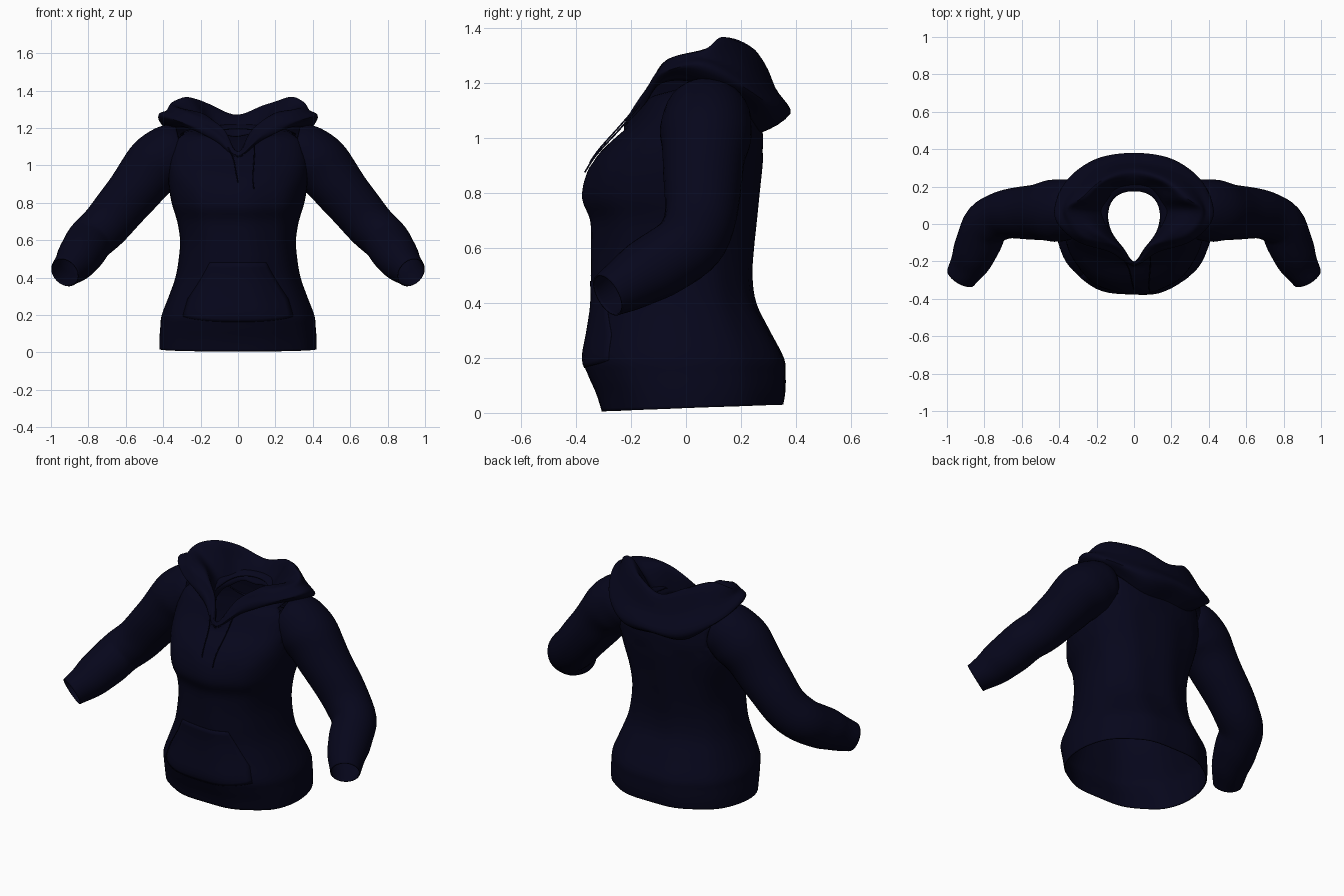
import bpy, math
from mathutils import Vector

cube = bpy.data.objects.get("Cube")
if cube:
    bpy.data.objects.remove(cube)

navy = bpy.data.materials.new("dark navy fabric")
navy.use_nodes = True
color = (0.0018, 0.0018, 0.011, 1)
navy.diffuse_color = color
bsdf = navy.node_tree.nodes["Principled BSDF"]
bsdf.inputs["Base Color"].default_value = color
bsdf.inputs["Roughness"].default_value = 0.9


def sample(keys, t):
    """Smooth interpolation through key tuples at fractional index t."""
    last = len(keys) - 1
    i = min(int(t), last - 1)
    f = t - i
    a, b, c, d = (keys[max(0, min(last, k))] for k in (i - 1, i, i + 1, i + 2))
    return [0.5 * (2 * q + (r - p) * f + (2 * p - 5 * q + 4 * r - s) * f * f
                   + (3 * q - p - 3 * r + s) * f ** 3)
            for p, q, r, s in zip(a, b, c, d)]


def spline(keys, steps):
    return [sample(keys, k / steps) for k in range((len(keys) - 1) * steps + 1)]


def loft(name, rows, closed=True, thickness=0.006, is_hole=None):
    """Skin a grid of rows into one smooth cloth object."""
    n = len(rows[0])
    points = [Vector(p) for row in rows for p in row]
    faces = []
    for r in range(len(rows) - 1):
        for c in range(n if closed else n - 1):
            d = (c + 1) % n
            face = (r * n + c, r * n + d, (r + 1) * n + d, (r + 1) * n + c)
            centre = sum((points[i] for i in face), Vector()) / 4
            if not (is_hole and is_hole(centre)):
                faces.append(face)
    mesh = bpy.data.meshes.new(name)
    mesh.from_pydata(points, [], faces)
    mesh.materials.append(navy)
    obj = bpy.data.objects.new(name, mesh)
    bpy.context.collection.objects.link(obj)
    shell = obj.modifiers.new("cloth thickness", "SOLIDIFY")
    shell.thickness = thickness
    bpy.ops.object.select_all(action="DESELECT")
    obj.select_set(True)
    bpy.context.view_layer.objects.active = obj
    bpy.ops.object.shade_smooth_by_angle(angle=math.radians(50))


# Torso: front height, back height, half width, front y, back y
TORSO = [
    (0.005, 0.03, 0.42, -0.31, 0.358), (0.07, 0.08, 0.42, -0.33, 0.365),
    (0.14, 0.14, 0.415, -0.36, 0.365), (0.20, 0.20, 0.408, -0.378, 0.358),
    (0.30, 0.30, 0.37, -0.36, 0.305), (0.40, 0.40, 0.335, -0.345, 0.255),
    (0.50, 0.50, 0.317, -0.345, 0.24), (0.60, 0.60, 0.31, -0.343, 0.245),
    (0.70, 0.70, 0.325, -0.346, 0.255), (0.78, 0.80, 0.352, -0.375, 0.265),
    (0.87, 0.90, 0.37, -0.358, 0.275), (0.95, 1.00, 0.375, -0.31, 0.28),
    (1.04, 1.09, 0.37, -0.215, 0.27), (1.12, 1.18, 0.335, -0.155, 0.25),
    (1.15, 1.22, 0.24, -0.135, 0.21), (1.13, 1.20, 0.14, -0.13, 0.175)]

# Sleeves: centre x, y, z and radius, from shoulder to cuff
SLEEVE = spline([
    (0.30, 0.075, 1.075, 0.145), (0.35, 0.075, 1.06, 0.162), (0.425, 0.072, 1.015, 0.166),
    (0.50, 0.065, 0.935, 0.152), (0.59, 0.06, 0.82, 0.14), (0.70, 0.048, 0.69, 0.13),
    (0.785, 0.0, 0.605, 0.125), (0.828, -0.09, 0.545, 0.122), (0.86, -0.17, 0.497, 0.113),
    (0.895, -0.235, 0.457, 0.096), (0.925, -0.285, 0.428, 0.083)], 4)


def in_armhole(p):
    p = Vector((abs(p.x), p.y, p.z))
    return p.x > 0.3 and any((p - Vector(s[:3])).length < s[3] - 0.015 for s in SLEEVE)


def torso_point(t, angle):
    zf, zb, half, yf, yb = sample(TORSO, t)
    c, s = math.cos(angle), math.sin(angle)
    x = half * math.copysign(abs(c) ** 0.9, c)
    k = math.copysign(abs(s) ** 0.9, s)
    # The upper back is broader and flatter than the chest
    flat_back = 0.9 - 0.25 * max(0, min(1, (zf - 0.75) / 0.2))
    y = yb * s ** flat_back if s > 0 else -yf * k
    # Soft vertical folds, and a V-shaped dip in the front neckline
    if zf < 0.9:
        y -= 0.004 * math.sin(9 * angle + 3 * zf)
    dip = max(0, zf - 1.02) * math.exp(-(x / 0.07) ** 2) if k < 0 else 0
    return (x, y - 0.7 * dip, zf + (zb - zf) * (k + 1) / 2 - 0.8 * dip)


SEG = 72
loft("torso", [[torso_point(r / 4, math.tau * c / SEG) for c in range(SEG)]
               for r in range((len(TORSO) - 1) * 4 + 1)], is_hole=in_armhole)

# Front pocket lying on the belly, narrower toward its top, with a curved lower edge
pocket = []
for r in range(13):
    spread = math.radians(44 - 18 * max(0, r - 4) / 8)
    row = []
    for c in range(17):
        u = c / 8 - 1
        t = 2.4 + 3.4 * r / 12 + 0.5 * u * u * (1 - r / 12)
        x, y, z = torso_point(t, -math.pi / 2 + spread * u)
        row.append((x, y - 0.003, z))
    pocket.append(row)
loft("front_pocket", pocket, closed=False, thickness=0.005)


def sleeve(name, side):
    rows = []
    for i, (x, y, z, radius) in enumerate(SLEEVE):
        before, after = SLEEVE[max(0, i - 1)], SLEEVE[min(len(SLEEVE) - 1, i + 1)]
        axis = (Vector(after[:3]) - Vector(before[:3])).normalized()
        u = axis.cross(Vector((0.6, 0.5, 0.8))).normalized()
        v = axis.cross(u)
        ring = []
        for c in range(32):
            a = math.tau * c / 32 * -side
            wrinkle = 1 + 0.01 * math.sin(i * 0.9 + 2 * math.sin(a))
            p = Vector((x, y, z)) + (u * math.cos(a) + v * math.sin(a)) * radius * wrinkle
            ring.append((p.x * side, p.y, p.z))
        rows.append(ring)
    # Run from cuff to shoulder so the faces point outward
    loft(name, rows[::-1])


sleeve("left_sleeve", 1)
sleeve("right_sleeve", -1)

# Hood: each column runs under edge, roll, fold, crest, inner rim, neck; front to back
HOOD = [
    [(0, -.215, 1.04), (0, -.222, 1.055), (0, -.217, 1.067), (0, -.21, 1.075), (0, -.205, 1.065), (0, -.2, 1.03)],
    [(.12, -.145, 1.13), (.13, -.15, 1.16), (.11, -.14, 1.185), (.09, -.125, 1.2), (.07, -.12, 1.18), (.055, -.13, 1.08)],
    [(.27, -.085, 1.2), (.31, -.09, 1.235), (.285, -.08, 1.265), (.25, -.06, 1.29), (.17, -.05, 1.26), (.12, -.04, 1.12)],
    [(.35, .04, 1.2), (.425, .04, 1.26), (.385, .05, 1.295), (.35, .07, 1.32), (.24, .06, 1.26), (.14, .06, 1.13)],
    [(.30, .18, 1.13), (.37, .22, 1.18), (.325, .19, 1.26), (.28, .14, 1.37), (.2, .13, 1.28), (.12, .12, 1.15)],
    [(.17, .25, 1.03), (.21, .345, 1.09), (.185, .295, 1.2), (.16, .24, 1.325), (.13, .2, 1.26), (.07, .165, 1.16)],
    [(0, .255, 1.01), (0, .38, 1.09), (0, .325, 1.18), (0, .28, 1.275), (0, .22, 1.23), (0, .175, 1.16)]]
flat = [[v for p in column for v in p] for column in HOOD]
mirrored = [[-v if k % 3 == 0 else v for k, v in enumerate(col)] for col in flat[-2:0:-1]]
around = flat + mirrored
# Wrap extra columns so the seam at the front stays smooth
wrapped = around[-1:] + around + around[:2]
hood_columns = []
for k in range(len(around) * 6):
    col = sample(wrapped, 1 + k / 6)
    profile = spline([col[j:j + 3] for j in range(0, len(col), 3)], 5)
    hood_columns.append([
        (x, y, z + 0.005 * math.sin(k * 0.55) * math.sin(j * 0.7))
        for j, (x, y, z) in enumerate(profile)])
loft("hood", [list(row) for row in zip(*hood_columns)])


# Drawstrings hanging from the hood opening
def cord(name, points):
    curve = bpy.data.curves.new(name, "CURVE")
    curve.dimensions = "3D"
    curve.bevel_depth = 0.003
    curve.bevel_resolution = 2
    curve.use_fill_caps = True
    path = spline(points, 5)
    line = curve.splines.new("POLY")
    line.points.add(len(path) - 1)
    for point, p in zip(line.points, path):
        point.co = (*p, 1)
    curve.materials.append(navy)
    bpy.context.collection.objects.link(bpy.data.objects.new(name, curve))


cord("left_drawstring", [(.09, -.14, 1.16), (.087, -.225, 1.05), (.08, -.325, .94), (.085, -.368, .875)])
cord("right_drawstring", [(-.09, -.14, 1.16), (-.03, -.235, 1.05), (-.01, -.315, .96), (0, -.35, .91)])
